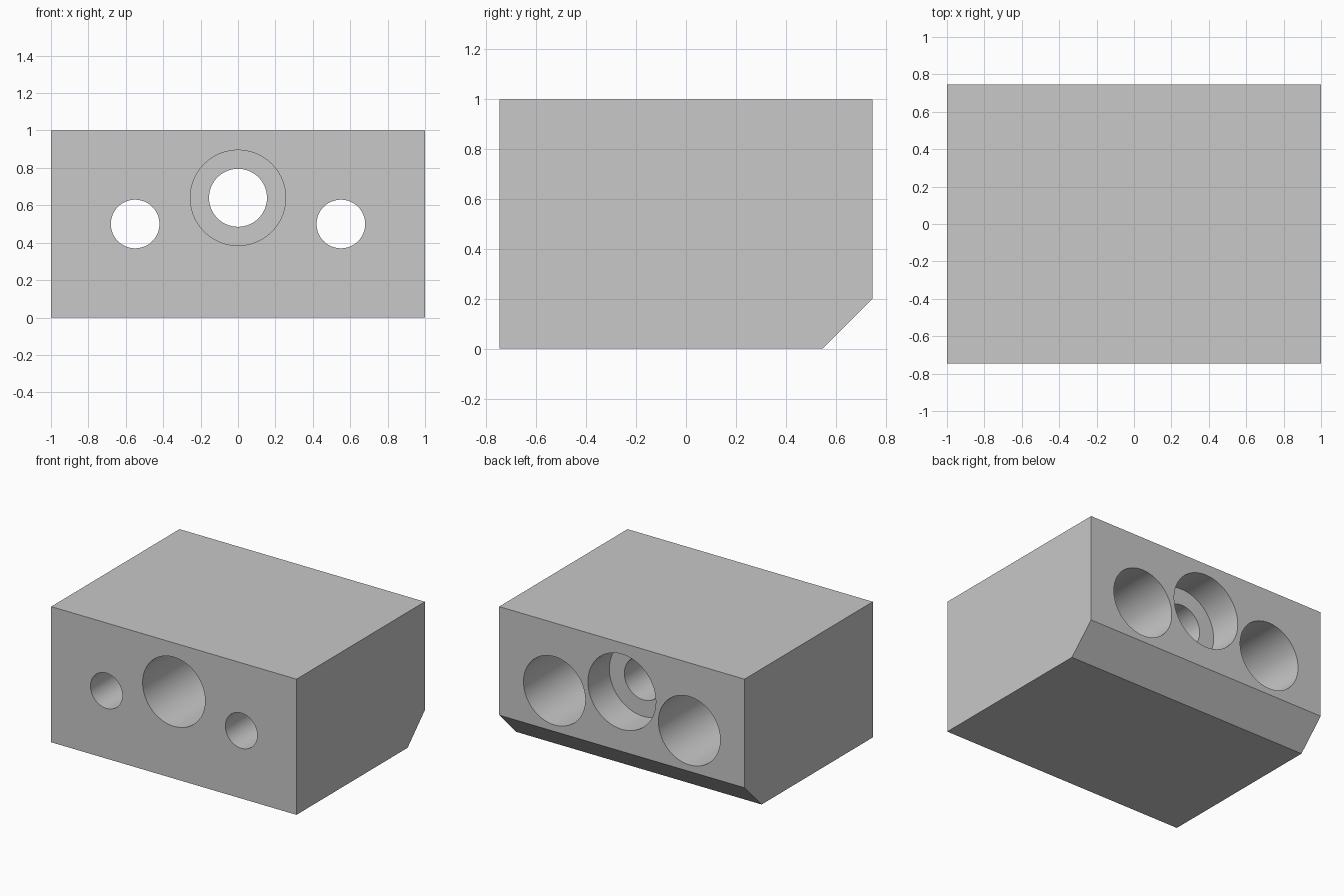
import bpy, bmesh, math
from mathutils import Matrix

if "Cube" in bpy.data.objects:
    bpy.data.objects.remove(bpy.data.objects["Cube"], do_unlink=True)

HALF_W, HALF_D, HEIGHT, CHAMFER = 1.0, 0.747, 1.0, 0.2
OVER = 0.1  # cutters stick out past the faces

grey = bpy.data.materials.new("plain grey")
grey.use_nodes = True
colour = (0.58, 0.58, 0.58, 1)
grey.diffuse_color = colour
grey.node_tree.nodes["Principled BSDF"].inputs["Base Color"].default_value = colour


def add_object(name, bm):
    bmesh.ops.recalc_face_normals(bm, faces=bm.faces[:])
    mesh = bpy.data.meshes.new(name)
    bm.to_mesh(mesh)
    bm.free()
    mesh.materials.append(grey)
    obj = bpy.data.objects.new(name, mesh)
    bpy.context.collection.objects.link(obj)
    return obj


def stepped_bore(name, x, z, steps):
    """Turn a list of (radius, y start, y end) into one solid cutter."""
    bm = bmesh.new()
    profile = [(0, steps[0][1])]
    for radius, start, end in steps:
        profile += [(radius, start), (radius, end)]
    profile.append((0, steps[-1][2]))
    verts = [bm.verts.new((x + r, y, z)) for r, y in profile]
    edges = [bm.edges.new(pair) for pair in zip(verts, verts[1:])]
    bmesh.ops.spin(bm, geom=verts + edges, cent=(x, 0, z), axis=(0, 1, 0),
                   angle=math.tau, steps=72)
    bmesh.ops.remove_doubles(bm, verts=bm.verts[:], dist=0.0001)
    return add_object(name, bm)


# Block: side profile with a chamfered lower back edge, extruded across x
bm = bmesh.new()
outline = [(-HALF_D, 0), (HALF_D - CHAMFER, 0), (HALF_D, CHAMFER),
           (HALF_D, HEIGHT), (-HALF_D, HEIGHT)]
side = bm.faces.new([bm.verts.new((-HALF_W, y, z)) for y, z in outline])
extruded = bmesh.ops.extrude_face_region(bm, geom=[side])["geom"]
bmesh.ops.translate(bm, vec=(2 * HALF_W, 0, 0),
                    verts=[v for v in extruded if isinstance(v, bmesh.types.BMVert)])
block = add_object("mounting_block", bm)

# Bores: a stepped centre hole and two counterbored screw holes
front, back = -HALF_D, HALF_D
front_end, back_end = front - OVER, back + OVER
cutters = [stepped_bore("centre_bore", 0, 0.64,
                        [(0.255, front_end, front + 0.75),
                         (0.155, front + 0.75, back - 0.25),
                         (0.277, back - 0.25, back_end)])]
for label, x in (("left", 0.55), ("right", -0.55)):
    cutters.append(stepped_bore(label + "_screw_hole", x, 0.5,
                                [(0.13, front_end, back - 0.85),
                                 (0.252, back - 0.85, back_end)]))

bpy.ops.object.select_all(action="DESELECT")
block.select_set(True)
bpy.context.view_layer.objects.active = block
for cutter in cutters:
    cutter.hide_render = True
    cut = block.modifiers.new(cutter.name, "BOOLEAN")
    cut.operation = "DIFFERENCE"
    cut.solver = "EXACT"
    cut.object = cutter
    bpy.ops.object.modifier_apply(modifier=cut.name)
    bpy.data.objects.remove(cutter, do_unlink=True)

# Smooth bore walls, sharp rims and block edges
bpy.ops.object.shade_smooth_by_angle(angle=math.radians(30))
